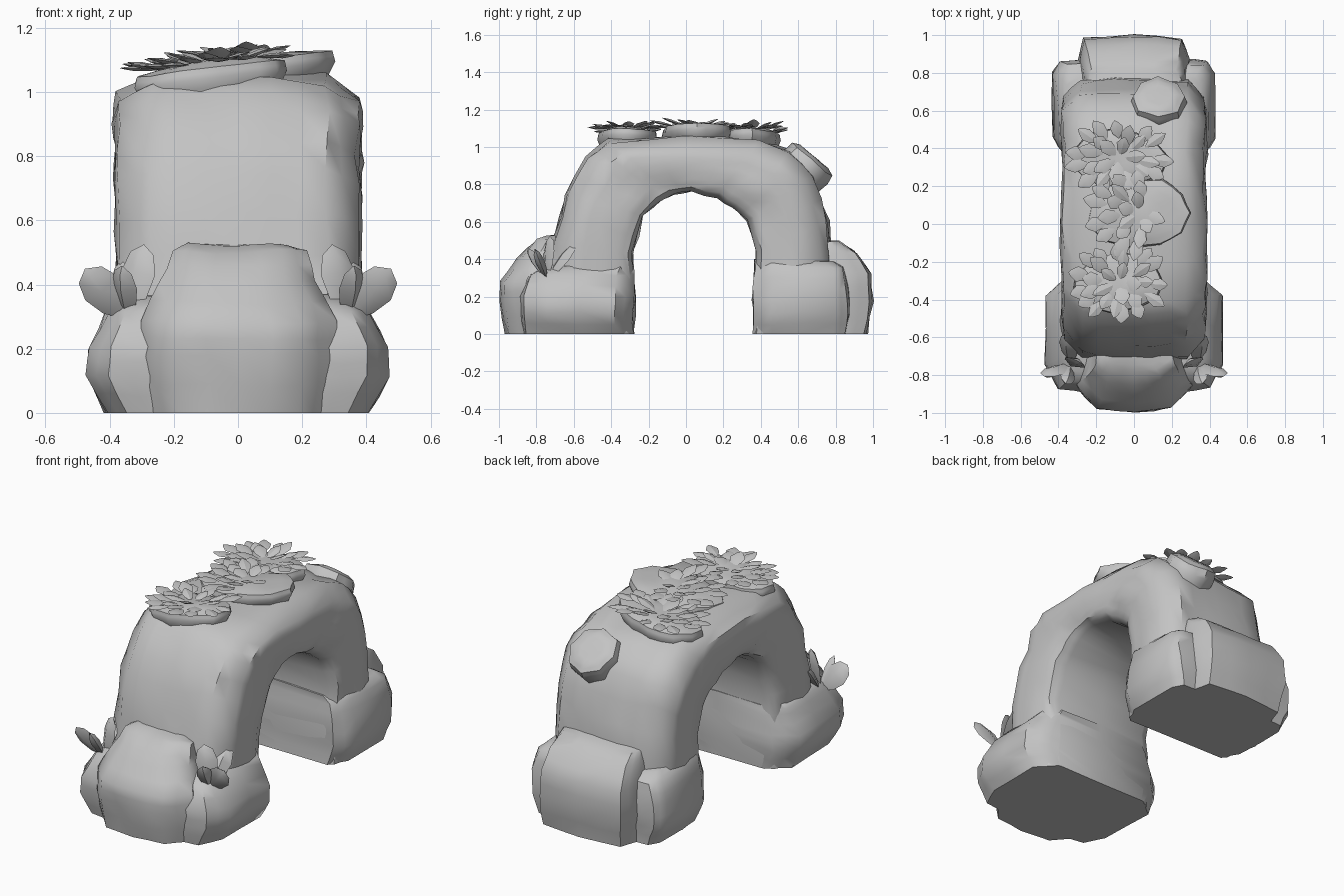
import bpy, bmesh, math, random
from mathutils import Vector, Matrix, noise

if "Cube" in bpy.data.objects:
    bpy.data.objects.remove(bpy.data.objects["Cube"])

random.seed(4)
stone = bpy.data.materials.new("stone grey")
stone.diffuse_color = (0.55, 0.55, 0.55, 1)
stone.use_nodes = True
stone.node_tree.nodes["Principled BSDF"].inputs["Base Color"].default_value = stone.diffuse_color


def finish(name, bm, angle=48):
    bmesh.ops.recalc_face_normals(bm, faces=bm.faces)
    me = bpy.data.meshes.new(name)
    bm.to_mesh(me)
    bm.free()
    me.materials.append(stone)
    me.shade_smooth()
    me.set_sharp_from_angle(angle=math.radians(angle))
    ob = bpy.data.objects.new(name, me)
    bpy.context.collection.objects.link(ob)
    return ob


def loft(name, rings, rough=0.016, cuts=1):
    """Skin closed rings, cap the ends and roughen like hewn rock."""
    bm = bmesh.new()
    vs = [[bm.verts.new(p) for p in r] for r in rings]
    n = len(rings[0])
    for a, b in zip(vs, vs[1:]):
        for i in range(n):
            j = (i + 1) % n
            bm.faces.new((a[i], a[j], b[j], b[i]))
    bm.faces.new(vs[0])
    bm.faces.new(vs[-1])
    bmesh.ops.subdivide_edges(bm, edges=bm.edges[:], cuts=cuts, smooth=0.25, use_grid_fill=True)
    for v in bm.verts:
        ground = v.co.z < 0.012
        v.co += noise.noise_vector(v.co * 7.0) * rough
        v.co.z = 0.005 if ground else max(v.co.z, 0.005)
        v.co.z -= 0.005
    bmesh.ops.triangulate(bm, faces=[f for f in bm.faces if len(f.verts) > 4])
    return finish(name, bm)


def block(name, half, levels):
    """Mirrored outline stacked at (z, x scale, y scale about the inner edge)."""
    y0 = half[0][1]
    outline = half + [(-x, y) for x, y in reversed(half) if x > 0]
    loft(name, [[(x * sx, y0 + (y - y0) * sy, z) for x, y in outline] for z, sx, sy in levels])


# Arch body: inner (y, z) and outer (y, z) of each cross-section
stations = [
    (-.28, 0, -.74, 0), (-.28, .2, -.74, .25), (-.29, .43, -.71, .5),
    (-.23, .63, -.64, .76), (-.13, .72, -.53, .95), (-.06, .755, -.42, 1.04),
    (.03, .77, 0, 1.07), (.16, .735, .40, 1.04), (.26, .68, .56, .98),
    (.33, .61, .69, .86), (.375, .45, .76, .6), (.36, .2, .78, .3), (.36, 0, .78, 0)]
section = [(.30, 0), (.355, .06), (.375, .22), (.383, .5), (.372, .76), (.28, .97), (.1, 1)]
section += [(-x, t) for x, t in reversed(section)]
loft("arch_body", [[(x, a + (c - a) * t, b + (d - b) * t) for x, t in section]
                   for a, b, c, d in stations], .022)

# Feet and the boulders leaning on them
block("front_foot", [(.36, -.28), (.47, -.38), (.47, -.74), (.40, -.87), (.25, -.89)],
      [(0, .87, .97), (.12, 1, 1), (.21, .99, 1), (.32, .87, .93), (.37, .78, .75)])
block("back_foot", [(.36, .36), (.43, .46), (.43, .80), (.39, .86), (.25, .87)],
      [(0, .9, .97), (.12, 1, 1), (.25, 1, 1), (.36, .92, .96), (.40, .82, .85)])
block("front_boulder", [(.29, -.66), (.31, -.86), (.2, -.975), (0, -1.0)],
      [(0, .92, .91), (.18, 1, 1), (.29, .97, .99), (.41, .78, .72), (.51, .68, .42), (.53, .5, .25)])
block("back_boulder", [(.28, .68), (.29, .87), (.26, .985), (0, 1.005)],
      [(0, .95, .89), (.18, 1, 1), (.33, 1, .97), (.44, .92, .72), (.5, .84, .45)])

# Tilted stub growing out of the back shoulder
tilt = Matrix.Translation((.13, .58, .82)) @ Matrix.Rotation(math.radians(-38), 4, 'X')
loft("shoulder_stub", [[tilt @ Vector((r * math.cos(a), r * math.sin(a), z))
                        for a in (math.tau * i / 8 for i in range(8))]
                       for z, r in ((-.1, .10), (.02, .135), (.10, .15), (.15, .14), (.17, .10), (.17, .04))],
     0.012)


def leaf(bm, base, direction, length, width, normal, thick=0.012, blunt=.45):
    """Pointed leaf with a raised rib."""
    d = Vector(direction).normalized()
    side = d.cross(Vector(normal)).normalized()
    up = side.cross(d)
    base = Vector(base)
    rows = []
    for t, w in ((.3, .75), (.62, 1), (.88, blunt)):
        c = base + d * length * t
        rows.append([bm.verts.new(c + o) for o in
                     (side * width * w / 2, up * thick * w, -side * width * w / 2, -up * thick * w)])
    root, tip = bm.verts.new(base), bm.verts.new(base + d * length)
    for i in range(4):
        j = (i + 1) % 4
        bm.faces.new((root, rows[0][i], rows[0][j]))
        for a, b in zip(rows, rows[1:]):
            bm.faces.new((a[i], b[i], b[j], a[j]))
        bm.faces.new((rows[-1][i], tip, rows[-1][j]))


# Three mossy pads on the crown, each with layered leaves
slope = .12
pads = [("front", -.08, -.31, 1.065, .25, .17), ("middle", .03, .06, 1.085, .29, .20),
        ("back", -.08, .35, 1.06, .26, .165)]
for label, cx, cy, cz, rx, ry in pads:
    ring = [(math.tau * i / 11, random.uniform(.9, 1.03)) for i in range(11)]
    loft(f"{label}_moss_pad",
         [[(cx + rx * k * r * math.cos(a), cy + ry * k * r * math.sin(a),
            cz + z + slope * r * k * rx * math.cos(a)) for a, r in ring]
          for z, k in ((-.08, .85), (-.02, 1), (.015, .97), (.03, .7), (.038, .2))], 0.012)
    bm = bmesh.new()
    for count, k, lift in ((13, .62, .02), (9, .34, .14), (5, .08, .22)):
        for i in range(count):
            a = math.tau * (i + random.uniform(-.3, .3)) / count
            c, s = math.cos(a), math.sin(a)
            if label == "middle" and c > .4 and k > .3:
                continue          # bare right rim
            z = cz + .028 + slope * k * rx * c
            leaf(bm, (cx + rx * k * c, cy + ry * k * s, z),
                 (c - .2, s * .8, lift + random.uniform(-.04, .16)),
                 random.uniform(.10, .14), random.uniform(.06, .085), (0, 0, 1), .008)
    finish(f"{label}_moss_leaves", bm, 25)

# Broad-leaved sprouts on either side of the front boulder
for s in (-1, 1):
    bm = bmesh.new()
    for d, length, w in (((-.2, .05, 1), .24, .12), ((.62, -.3, .72), .22, .13),
                         ((.05, .62, .8), .25, .11), ((.1, -.5, .8), .20, .09)):
        leaf(bm, (s * .34, -.74, .29), (s * d[0], d[1], d[2]), length, w,
             (s * .5, -1, .3), .025, .7)
    finish("sprout_left" if s < 0 else "sprout_right", bm, 45)
